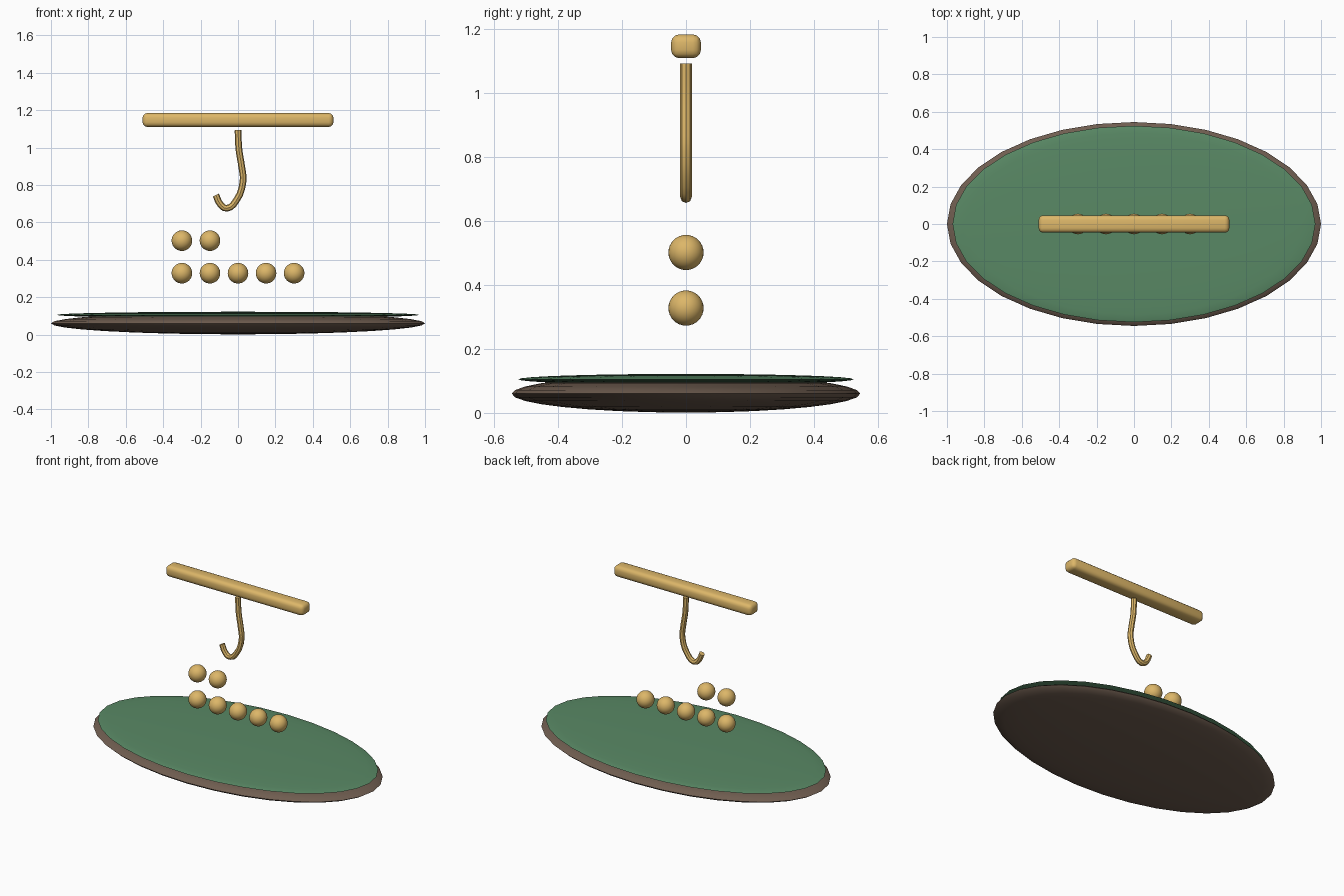
import bpy
from math import radians

if "Cube" in bpy.data.objects:
    bpy.data.objects.remove(bpy.data.objects["Cube"])


def material(name, rgb):
    m = bpy.data.materials.new(name)
    m.diffuse_color = (*rgb, 1)
    m.use_nodes = True
    m.node_tree.nodes["Principled BSDF"].inputs["Base Color"].default_value = m.diffuse_color
    return m


BRASS = material("brass", (0.72, 0.47, 0.14))
FELT = material("green_felt", (0.10, 0.25, 0.13))
WOOD = material("dark_wood", (0.16, 0.11, 0.08))


def finish(name, mat):
    ob = bpy.context.object
    ob.name = name
    ob.data.materials.append(mat)
    bpy.ops.object.shade_smooth_by_angle(angle=radians(35))
    return ob


def ellipsoid(name, loc, radii, mat, segments=32, rings=16):
    bpy.ops.mesh.primitive_uv_sphere_add(segments=segments, ring_count=rings, radius=1, location=loc)
    bpy.context.object.scale = radii
    bpy.ops.object.transform_apply(location=False, rotation=False, scale=True)
    return finish(name, mat)


# Oval base with a thin felt top
ellipsoid("base", (0, 0, 0.06), (1, 0.545, 0.059), WOOD)
ellipsoid("felt_top", (0, 0, 0.105), (0.97, 0.525, 0.017), FELT)

# Floating beads: five below, two above
for row, (count, z) in enumerate([(5, 0.328), (2, 0.502)]):
    for i in range(count):
        ellipsoid(f"bead_{row + 1}_{i + 1}", (-0.3 + 0.15 * i, 0, z), (0.055,) * 3, BRASS)

# Rounded crossbar
bpy.ops.mesh.primitive_cube_add(size=1, location=(0, 0, 1.147))
bar = bpy.context.object
bar.scale = (1.02, 0.093, 0.074)
bpy.ops.object.transform_apply(location=False, rotation=False, scale=True)
bevel = bar.modifiers.new("rounding", 'BEVEL')
bevel.width = 0.025
bevel.segments = 3
bpy.ops.object.modifier_apply(modifier=bevel.name)
finish("crossbar", BRASS)

# Hook swept along a curved path
path = [(0, 1.093), (0.005, 0.99), (0.021, 0.89), (0.027, 0.82),
        (-0.011, 0.714), (-0.06, 0.675), (-0.095, 0.697), (-0.118, 0.746)]
curve = bpy.data.curves.new("hook", 'CURVE')
curve.dimensions = '3D'
curve.bevel_depth = 0.018
curve.bevel_resolution = 2
curve.use_fill_caps = True
curve.resolution_u = 3
spline = curve.splines.new('BEZIER')
spline.bezier_points.add(len(path) - 1)
for p, (x, z) in zip(spline.bezier_points, path):
    p.co = (x, 0, z)
    p.handle_left_type = p.handle_right_type = 'AUTO'
hook = bpy.data.objects.new("hook", curve)
bpy.context.collection.objects.link(hook)
bpy.ops.object.select_all(action='DESELECT')
hook.select_set(True)
bpy.context.view_layer.objects.active = hook
bpy.ops.object.convert(target='MESH')
finish("hook", BRASS)
